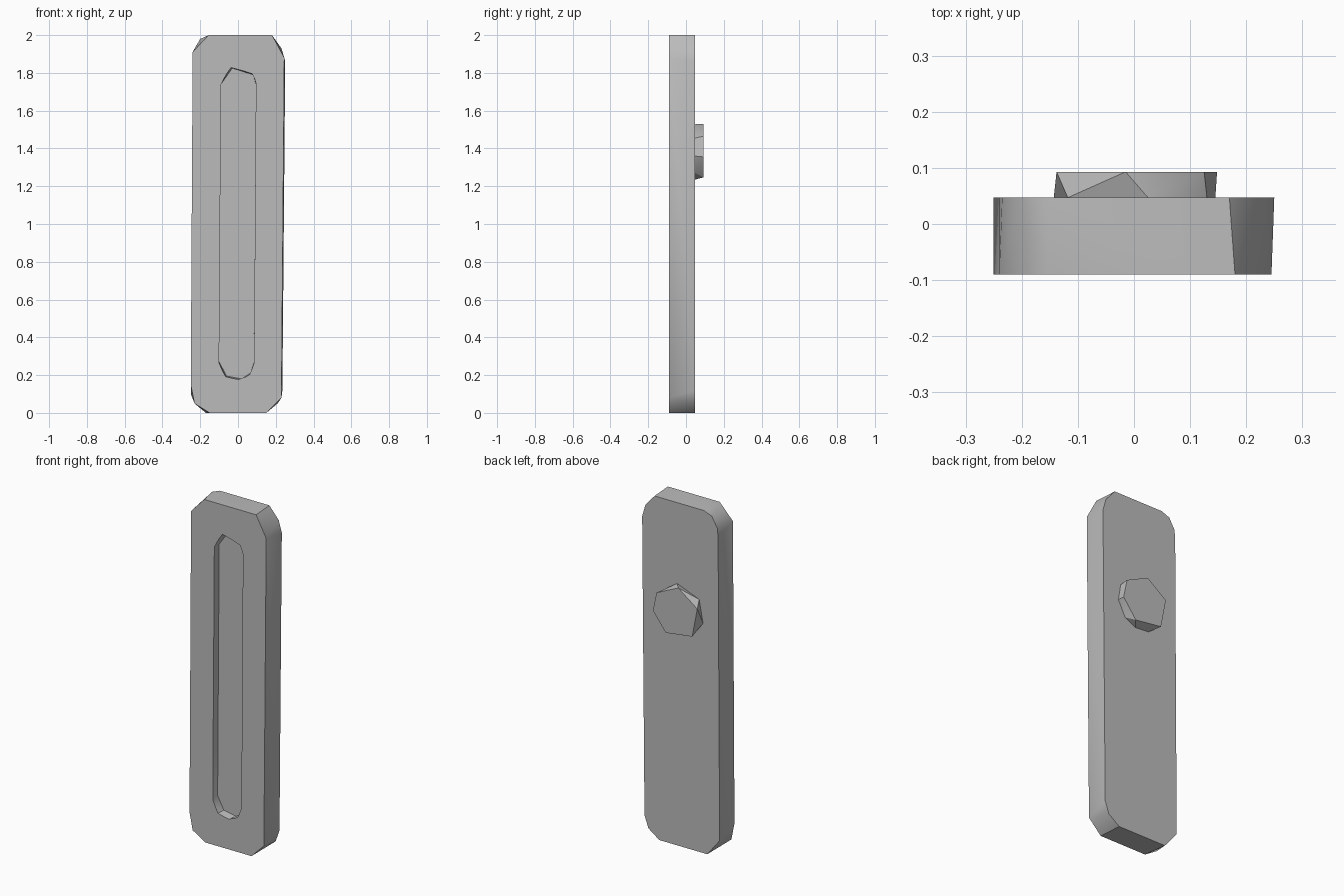
import bpy
import bmesh

if "Cube" in bpy.data.objects:
    bpy.data.objects.remove(bpy.data.objects["Cube"], do_unlink=True)

grey = bpy.data.materials.new("plain grey")
grey.use_nodes = True
grey.diffuse_color = (0.5, 0.5, 0.5, 1)
grey.node_tree.nodes["Principled BSDF"].inputs["Base Color"].default_value = grey.diffuse_color


def loft(name, near, near_y, far, far_y):
    """Convex solid between two (x, z) outlines facing each other along y."""
    bm = bmesh.new()
    for outline, y in ((near, near_y), (far, far_y)):
        for x, z in outline:
            bm.verts.new((x, y, z))
    bmesh.ops.convex_hull(bm, input=bm.verts)
    bmesh.ops.dissolve_limit(bm, angle_limit=0.01, verts=bm.verts, edges=bm.edges)
    bmesh.ops.recalc_face_normals(bm, faces=bm.faces)
    mesh = bpy.data.meshes.new(name)
    bm.to_mesh(mesh)
    bm.free()
    mesh.materials.append(grey)
    obj = bpy.data.objects.new(name, mesh)
    bpy.context.collection.objects.link(obj)
    return obj


def smooth(obj):
    bpy.ops.object.select_all(action='DESELECT')
    obj.select_set(True)
    bpy.context.view_layer.objects.active = obj
    bpy.ops.object.shade_smooth_by_angle(angle=0.52)


# Back plate with roughly clipped corners
front_outline = [(-.155, 2), (.18, 2), (.245, 1.88), (.23, .08), (.15, 0),
                 (-.15, 0), (-.23, .05), (-.25, .15), (-.24, 1.91)]
back_outline = [(-.15, 2), (.17, 2), (.23, 1.93), (.25, 1.86), (.235, .12),
                (.21, .05), (.14, 0), (-.17, 0), (-.25, .1),
                (-.24, 1.87), (-.235, 1.92), (-.2, 1.98)]
plate = loft("back_plate", front_outline, -.09, back_outline, .047)

# Long recess cut in the front
slot_mouth = [(-.09, 1.74), (-.042, 1.83), (.07, 1.8), (.095, 1.75), (.085, .26),
              (.06, .2), (-.01, .175), (-.07, .19), (-.1, .26)]
slot_floor = [(-.09, 1.74), (-.03, 1.825), (.08, 1.79), (.095, 1.74), (.085, .27),
              (.065, .21), (.02, .18), (-.06, .195), (-.1, .27)]
cutter = loft("slot_cutter", slot_mouth, -.12, slot_floor, -.045)
cut = plate.modifiers.new("slot", 'BOOLEAN')
cut.operation = 'DIFFERENCE'
cut.solver = 'EXACT'
cut.object = cutter
bpy.context.view_layer.objects.active = plate
bpy.ops.object.modifier_apply(modifier=cut.name)
bpy.data.objects.remove(cutter, do_unlink=True)
smooth(plate)

# Faceted round knob on the back
knob_base = [(-.118, 1.473), (.025, 1.528), (.13, 1.455), (.145, 1.36), (.1, 1.27),
             (.03, 1.235), (-.06, 1.242), (-.143, 1.34)]
knob_face = [(.125, 1.465), (-.015, 1.53), (-.138, 1.44), (-.105, 1.27),
             (.066, 1.247), (.148, 1.355)]
knob = loft("back_knob", knob_base, .047, knob_face, .093)
smooth(knob)
